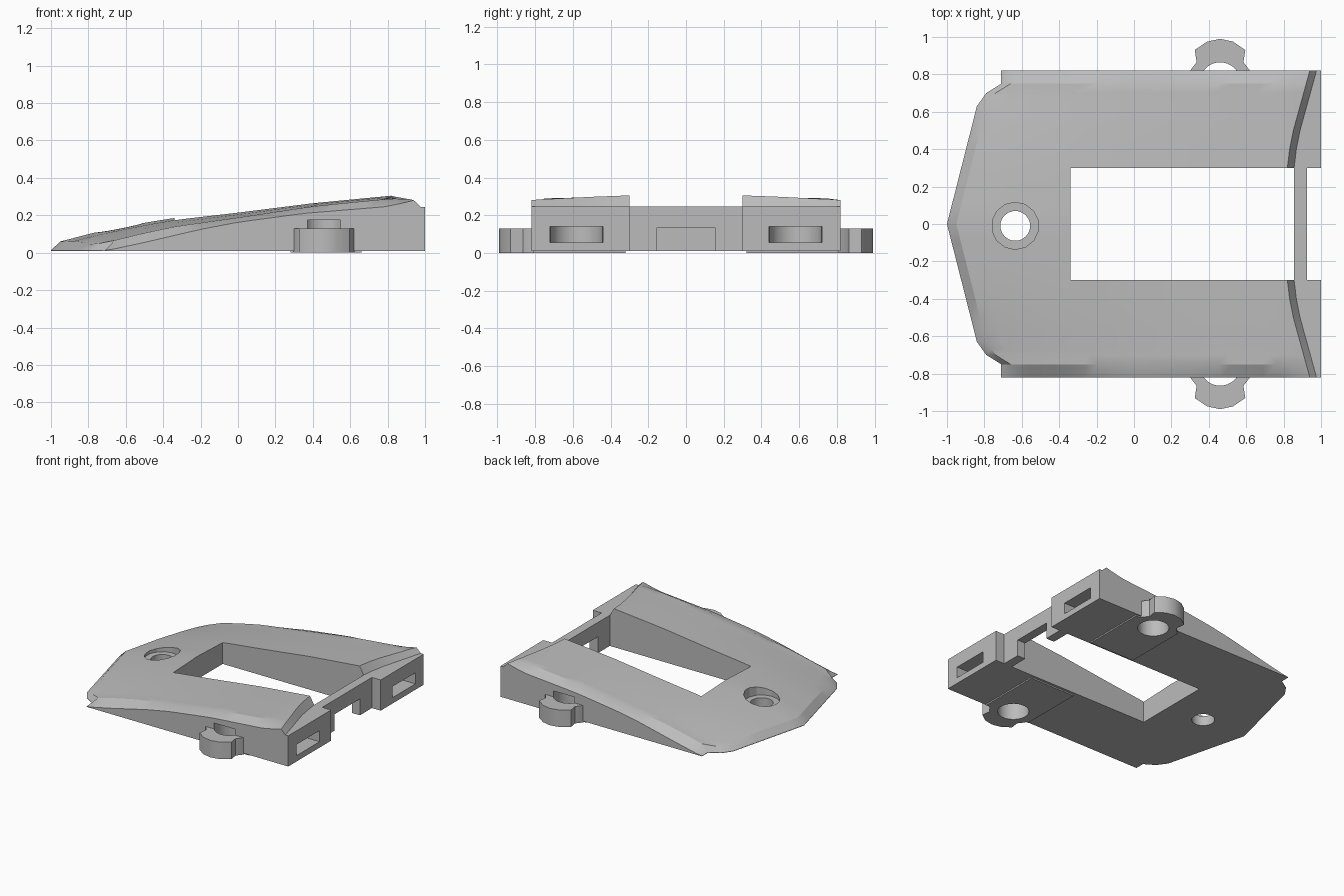
import bpy, bmesh, math

cube = bpy.data.objects.get("Cube")
if cube:
    bpy.data.objects.remove(cube, do_unlink=True)

grey = bpy.data.materials.new("plain_grey")
grey.use_nodes = True
grey.diffuse_color = (0.5, 0.5, 0.5, 1)
grey.node_tree.nodes["Principled BSDF"].inputs["Base Color"].default_value = (0.5, 0.5, 0.5, 1)


def finish(bm, name):
    bmesh.ops.recalc_face_normals(bm, faces=bm.faces[:])
    mesh = bpy.data.meshes.new(name)
    bm.to_mesh(mesh)
    bm.free()
    mesh.materials.append(grey)
    obj = bpy.data.objects.new(name, mesh)
    bpy.context.collection.objects.link(obj)
    return obj


def prism(name, outline, z0, z1):
    bm = bmesh.new()
    face = bm.faces.new([bm.verts.new((x, y, z0)) for x, y in outline])
    top = bmesh.ops.extrude_face_region(bm, geom=[face])["geom"]
    for v in top:
        if isinstance(v, bmesh.types.BMVert):
            v.co.z = z1
    return finish(bm, name)


def box(name, x0, x1, y0, y1, z0, z1):
    return prism(name, [(x0, y0), (x1, y0), (x1, y1), (x0, y1)], z0, z1)


def cylinder(name, x, y, r, z0, z1, sides):
    ring = [math.tau * (i + 0.5) / sides for i in range(sides)]
    return prism(name, [(x + r * math.cos(a), y + r * math.sin(a)) for a in ring], z0, z1)


def cut(obj, cutters):
    bpy.context.view_layer.objects.active = obj
    for c in cutters:
        mod = obj.modifiers.new("cut", "BOOLEAN")
        mod.operation = "DIFFERENCE"
        mod.solver = "EXACT"
        mod.object = c
        bpy.ops.object.modifier_apply(modifier=mod.name)


def lerp(points, t):
    for (a, u), (b, v) in zip(points, points[1:]):
        if t <= b:
            return u + (v - u) * max(0, t - a) / (b - a)
    return points[-1][1]


# Curves that describe the shell
CROWN = [(-1, .045), (-.95, .06), (-.75, .112), (-.5, .16), (-.34, .186), (0, .223),
         (.4, .27), (.82, .31), (.94, .305)]
SIDE = [(-.71, .01), (-.5, .055), (-.2, .125), (0, .163), (.35, .21), (.8, .247), (.94, .28)]
DROP = [(-.8, .07), (-.3, .045), (.4, .022), (.94, .02)]
BOW = [(0, 0), (.3, .25), (.5, .55), (.7, .95), (.75, 1)]
NOSE = [(0, -1), (.63, -.84), (.70, -.79), (.75, -.71), (.82, -.71)]
CREST = [(.3, .82), (.45, .838), (.82, .94)]
FLOOR, SHELF, HALF = .01, .245, .82


def height(x, y):
    if y > .8:
        return lerp(SIDE, x)
    return lerp(CROWN, x) - lerp(DROP, x) * lerp(BOW, y)


# Wedge shell: lengthwise rows with a sloped nose and a stepped rear shelf
half_rows = [.1, .2, .3, .4, .5, .57, .63, .67, .70, .75, HALF]
rows = [-y for y in reversed(half_rows)] + [0] + half_rows
bm = bmesh.new()
tops, bottoms = [], []
for y in rows:
    a = abs(y)
    x0, x1 = lerp(NOSE, a), lerp(CREST, a)
    profile = [(x0, FLOOR + .003)]
    for i in range(21):
        x = x0 + .05 + (x1 - x0 - .05) * i / 20
        profile.append((x, height(x, a)))
    profile += [(x1 + .036, SHELF), (1, SHELF)]
    tops.append([bm.verts.new((x, y, z)) for x, z in profile])
    bottoms.append([bm.verts.new((x, y, FLOOR)) for x, z in profile])
n = len(tops[0])
for r in range(len(rows) - 1):
    for layer in (tops, bottoms):
        for i in range(n - 1):
            bm.faces.new((layer[r][i], layer[r][i + 1], layer[r + 1][i + 1], layer[r + 1][i]))
    for i in (0, n - 1):
        bm.faces.new((tops[r][i], tops[r + 1][i], bottoms[r + 1][i], bottoms[r][i]))
for r in (0, -1):
    for i in range(n - 1):
        bm.faces.new((tops[r][i], tops[r][i + 1], bottoms[r][i + 1], bottoms[r][i]))
shell = finish(bm, "wedge_shell")

# Central window, rear recess, cable notch and the countersunk screw hole
cutters = [
    box("window_cutter", -.34, .856, -.3, .3, -.1, .5),
    box("rear_cutter", .925, 1.1, -.3, .3, -.1, .5),
    box("notch_cutter", .8, 1.05, -.155, .155, -.1, .135),
    cylinder("countersink_cutter", -.635, -.01, .126, .085, .5, 14),
    cylinder("screw_cutter", -.635, -.01, .08, -.1, .5, 20),
]

# Mirrored parts: side lugs, foot pads, post holes and rear slots
LUG = [(.28, .74), (.30, .82), (.335, .865), (.325, .93), (.39, .975), (.46, .99)]
smoothed = [shell]
for side, s in (("left", 1), ("right", -1)):
    hole = cylinder(side + "_post_cutter", .46, s * .756, .109, -.1, .175, 24)
    slot = box(side + "_slot_cutter", .8, 1.1, min(s * .44, s * .72), max(s * .44, s * .72), .055, .14)
    slot_end = cylinder(side + "_slot_end_cutter", .8, s * .58, .139, .0551, .1399, 20)
    outline = LUG + [(.92 - x, y) for x, y in reversed(LUG[:-1])]
    lug = prism(side + "_lug", [(x, s * y) for x, y in outline], 0, .13)
    pad = box(side + "_foot_pad", .28, .66, min(s * .32, s * .81), max(s * .32, s * .81), 0, .012)
    cut(lug, [hole])
    cut(pad, [hole])
    cutters += [hole, slot, slot_end]
    smoothed += [lug, pad]

cut(shell, cutters)
for c in cutters:
    bpy.data.objects.remove(c, do_unlink=True)

# Smooth shading with crisp edges
bpy.ops.object.select_all(action="DESELECT")
for obj in smoothed:
    obj.select_set(True)
bpy.context.view_layer.objects.active = shell
bpy.ops.object.shade_smooth_by_angle(angle=math.radians(25))
